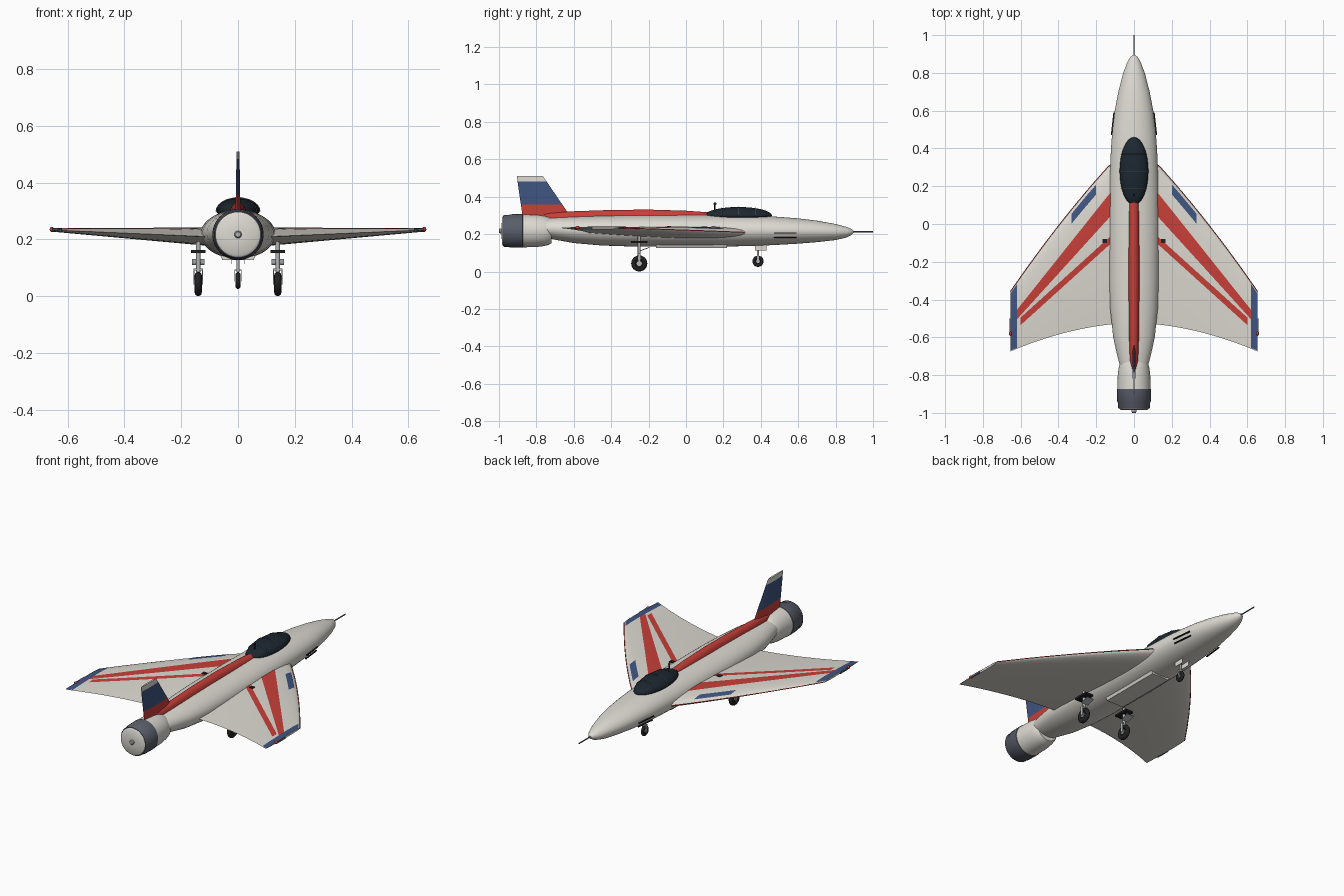
import bpy, math
from mathutils import Vector

if "Cube" in bpy.data.objects:
    bpy.data.objects.remove(bpy.data.objects["Cube"])

def mat(name, c):
    m = bpy.data.materials.new(name)
    m.diffuse_color = (*c, 1)
    m.use_nodes = True
    m.node_tree.nodes["Principled BSDF"].inputs["Base Color"].default_value = m.diffuse_color
    return m

CREAM = mat("cream", (0.72, 0.70, 0.64))
RED = mat("red", (0.58, 0.05, 0.04))
BLUE = mat("blue", (0.05, 0.09, 0.22))
GLASS = mat("dark_glass", (0.012, 0.02, 0.03))
STEEL = mat("dark_steel", (0.1, 0.11, 0.14))
BLACK = mat("rubber", (0.015, 0.015, 0.017))
GREY = mat("light_metal", (0.45, 0.46, 0.47))

def finish(ob, m, angle=35):
    ob.data.materials.clear()
    ob.data.materials.append(m)
    bpy.ops.object.select_all(action='DESELECT')
    ob.select_set(True)
    bpy.context.view_layer.objects.active = ob
    bpy.ops.object.shade_smooth_by_angle(angle=math.radians(angle))
    return ob

def mesh(name, verts, faces, m, angle=35):
    me = bpy.data.meshes.new(name)
    me.from_pydata(verts, [], faces)
    me.update()
    ob = bpy.data.objects.new(name, me)
    bpy.context.collection.objects.link(ob)
    bpy.context.view_layer.objects.active = ob
    ob.select_set(True)
    bpy.ops.object.mode_set(mode='EDIT')
    bpy.ops.mesh.select_all(action='SELECT')
    bpy.ops.mesh.normals_make_consistent(inside=False)
    bpy.ops.object.mode_set(mode='OBJECT')
    return finish(ob, m, angle)

def loft(name, rings, m, angle=35):
    n = len(rings[0])
    faces = [tuple(range(n)), tuple(range((len(rings) - 1) * n, len(rings) * n))]
    for i in range(len(rings) - 1):
        for j in range(n):
            k = (j + 1) % n
            faces.append((i * n + j, i * n + k, (i + 1) * n + k, (i + 1) * n + j))
    return mesh(name, [v for r in rings for v in r], faces, m, angle)

def oval(y, w, top, bot, n=40):
    zc, h = (top + bot) / 2, (top - bot) / 2
    return [(w * math.cos(2 * math.pi * i / n), y, zc + h * math.sin(2 * math.pi * i / n)) for i in range(n)]

def lathe(name, profile, m, z=0.217):
    return loft(name, [oval(y, r, z + r, z - r, 48) for y, r in profile], m)

def box(name, loc, size, m, rot=(0, 0, 0)):
    bpy.ops.mesh.primitive_cube_add(size=1, location=loc, rotation=rot)
    ob = bpy.context.object
    ob.name, ob.scale = name, size
    return finish(ob, m)

def rod(name, a, b, r, m, n=14):
    a, b = Vector(a), Vector(b)
    bpy.ops.mesh.primitive_cylinder_add(radius=r, depth=(b - a).length, vertices=n, location=(a + b) / 2)
    ob = bpy.context.object
    ob.name = name
    ob.rotation_euler = (b - a).to_track_quat('Z', 'Y').to_euler()
    return finish(ob, m)

def ball(name, loc, scale, m):
    bpy.ops.mesh.primitive_uv_sphere_add(segments=32, ring_count=16, radius=1, location=loc)
    ob = bpy.context.object
    ob.name, ob.scale = name, scale
    return finish(ob, m)

# Fuselage, tail barrel, nozzle and nose probe
body = [(0.895, .006, .218, .206), (0.885, .018, .227, .196), (0.86, .034, .238, .182), (0.8, .057, .254, .168),
        (0.7, .083, .272, .157), (0.6, .102, .284, .149), (0.5, .114, .292, .143), (0.4, .122, .298, .138),
        (0.2, .130, .302, .133), (0, .132, .303, .132), (-0.3, .131, .302, .134), (-0.45, .126, .299, .139),
        (-0.6, .110, .294, .152), (-0.7, .088, .289, .170), (-0.76, .072, .284, .18)]
loft("fuselage", [oval(*s) for s in body], CREAM)
lathe("tail_barrel", [(-0.72, .066), (-0.735, .075), (-0.76, .081), (-0.8, .086), (-0.875, .088)], CREAM)
lathe("nozzle", [(-0.872, .087), (-0.874, .09), (-0.94, .089), (-0.945, .086), (-0.972, .085), (-0.978, .081)], STEEL)
lathe("tail_cap", [(-0.97, .078), (-0.979, .078), (-0.984, .07), (-0.986, .02)], CREAM)
lathe("tail_hub", [(-0.98, .013), (-0.995, .013), (-1.0, .009)], GREY)
rod("nose_probe", (0, 0.88, .213), (0, 1.0, .213), .0035, STEEL)

# Wing surface description
def lead(x): return .31 - 1.18 * (x - .13) - .34 * (x - .13) * (x - .375)
def trail(x): return -.53 - .19 * (x - .11) - .3 * (x - .11) * (x - .4)
def half_thick(x, u):
    t = (x - .05) / .605
    f = 10 * (.2969 * math.sqrt(u) - .126 * u - .3516 * u**2 + .2843 * u**3 - .1005 * u**4)
    return (.028 * (1 - t) + .006) * f
def mid(x): return .206 + .027 * (x - .05) / .605
def top(x, y):
    u = min(1, max(0, (lead(x) - y) / (lead(x) - trail(x))))
    return mid(x) + half_thick(x, u)

def wing(s):
    us = [(1 - math.cos(math.pi * i / 18)) / 2 for i in range(19)]
    rings = []
    for k in range(21):
        x = .05 + .605 * k / 20
        at = lambda u, sg: (s * x, lead(x) + u * (trail(x) - lead(x)), mid(x) + sg * half_thick(x, u))
        rings.append([at(u, 1) for u in us] + [at(u, -1) for u in reversed(us[1:-1])])
    loft("wing", rings, CREAM, 50)

def patch(name, s, x0, x1, front, back, m, nx=24, ny=8):
    verts, faces = [], []
    for i in range(nx + 1):
        x = x0 + (x1 - x0) * i / nx
        for j in range(ny + 1):
            y = front(x) + (back(x) - front(x)) * j / ny
            verts.append((s * x, y, top(x, y) + .0012))
    for i in range(nx):
        for j in range(ny):
            a = i * (ny + 1) + j
            q = (a, a + 1, a + ny + 2, a + ny + 1)
            faces.append(q if s > 0 else q[::-1])
    ob = mesh(name, verts, faces, m)
    if ob.data.polygons[0].normal.z < 0:
        ob.data.flip_normals()

def line(xa, ya, xb, yb): return lambda x: ya + (yb - ya) * (x - xa) / (xb - xa)

def wheel(name, x, y, z, R, r):
    bpy.ops.mesh.primitive_torus_add(major_radius=R - r, minor_radius=r, major_segments=32, minor_segments=12,
                                     location=(x, y, z), rotation=(0, math.pi / 2, 0))
    bpy.context.object.name = name + "_tyre"
    finish(bpy.context.object, BLACK)
    rod(name + "_rim", (x - r * .6, y, z), (x + r * .6, y, z), R - 1.5 * r, BLACK, 24)
    rod(name + "_hub", (x - r * 1.05, y, z), (x + r * 1.05, y, z), R * .32, GREY, 20)

for s in (1, -1):
    # Wing with painted stripes, edge panels and tip fittings
    wing(s)
    patch("wide_stripe", s, .12, .62, line(.13, .16, .62, -.455), line(.13, .035, .62, -.505), RED)
    patch("narrow_stripe", s, .12, .6, line(.13, -.07, .6, -.495), line(.13, -.11, .6, -.535), RED)
    patch("tip_panel", s, .62, .655, lambda x: lead(x) - .01, lambda x: trail(x) + .005, BLUE)
    patch("edge_panel", s, .2, .33, lambda x: lead(x) - .022, lambda x: lead(x) - .075, BLUE)
    pts = [(s * x, lead(x) + .001, mid(x)) for x in (.13 + .525 * i / 6 for i in range(7))]
    for a, b in zip(pts, pts[1:]):
        rod("leading_edge_trim", a, b, .0025, RED, 8)
    box("tip_fitting", (s * .655, -.535, .233), (.008, .07, .012), STEEL)
    ball("tip_light", (s * .655, -.58, .235), (.008, .012, .009), RED)
    box("wing_root_vent", (s * .155, -.09, .236), (.024, .022, .012), BLACK)

    # Main landing gear
    x, y = s * .14, -.25
    wheel("main_wheel", x, y, .043, .043, .0125)
    rod("main_strut", (x, y, .085), (x, y, .2), .008, GREY)
    for d in (-.015, .015):
        box("main_fork", (x + d, y, .068), (.004, .014, .055), GREY)
    box("main_fork_bridge", (x, y, .094), (.034, .016, .006), GREY)
    box("main_bay_plate", (x, y, .157), (.05, .09, .011), BLACK)
    box("main_gear_door", (x, y + .03, .12), (.044, .05, .004), GREY, (.35, 0, 0))

    # Nose side slots
    for z, w in ((.205, .112), (.182, .105)):
        box("nose_slot", (s * w, .53, z), (.008, .12, .005), BLACK, (0, 0, s * .11))

# Nose landing gear
wheel("nose_wheel", 0, .385, .055, .03, .009)
rod("nose_strut", (0, .385, .085), (0, .385, .15), .006, GREY)
for d in (-.0115, .0115):
    box("nose_fork", (d, .385, .072), (.003, .01, .04), GREY)
box("nose_fork_bridge", (0, .385, .092), (.026, .012, .005), GREY)
for d in (-.022, .022):
    box("nose_gear_door", (d, .4, .127), (.003, .06, .028), CREAM)

# Belly tray
loft("belly_tray", [[(-.065, y, .15), (-.055, y, .127), (.055, y, .127), (.065, y, .15)] for y in (-.16, .22)], CREAM)

# Canopy, its frames and mast
canopy = ball("canopy", (0, .28, .298), (.076, .18, .047), GLASS)
for v in canopy.data.vertices:
    if v.co.z < 0:
        v.co.z *= .45
for yy in (.19, .28, .37):
    k = math.sqrt(1 - ((yy - .28) / .18) ** 2)
    arc = [(.077 * k * math.cos(a), yy, .298 + .048 * k * math.sin(a)) for a in (math.pi * i / 12 for i in range(13))]
    for a, b in zip(arc, arc[1:]):
        rod("canopy_frame", a, b, .002, STEEL, 6)
rod("mast", (0, .155, .32), (0, .155, .36), .004, BLACK)
ball("mast_tip", (0, .155, .362), (.006, .008, .008), BLACK)

# Red dorsal spine
def spine_ring(y, w, h):
    return [(w * math.cos(a), y, .275 + (h - .275) * math.sin(a) ** .8) for a in (math.pi * i / 12 for i in range(12))] + [(-w, y, .275)]
loft("spine", [spine_ring(*p) for p in ((.14, .028, .315), (0, .03, .325), (-.2, .031, .331), (-.4, .03, .329),
                                        (-.6, .027, .322), (-.72, .022, .315), (-.77, .012, .308))], RED)

# Tail fin in three painted bands
def fin_ring(z):
    t = (z - .29) / .22
    le, te, h = -.615 - .15 * t, -.873 - .032 * t, .009 - .004 * t
    c = te - le
    return [(0, le, z), (h, le + .2 * c, z), (h, le + .6 * c, z), (.001, te, z),
            (-.001, te, z), (-h, le + .6 * c, z), (-h, le + .2 * c, z)]
for name, a, b, m in (("fin_base", .285, .357, RED), ("fin_band", .357, .482, BLUE), ("fin_cap", .482, .51, CREAM)):
    loft(name, [fin_ring(a), fin_ring(b)], m)
